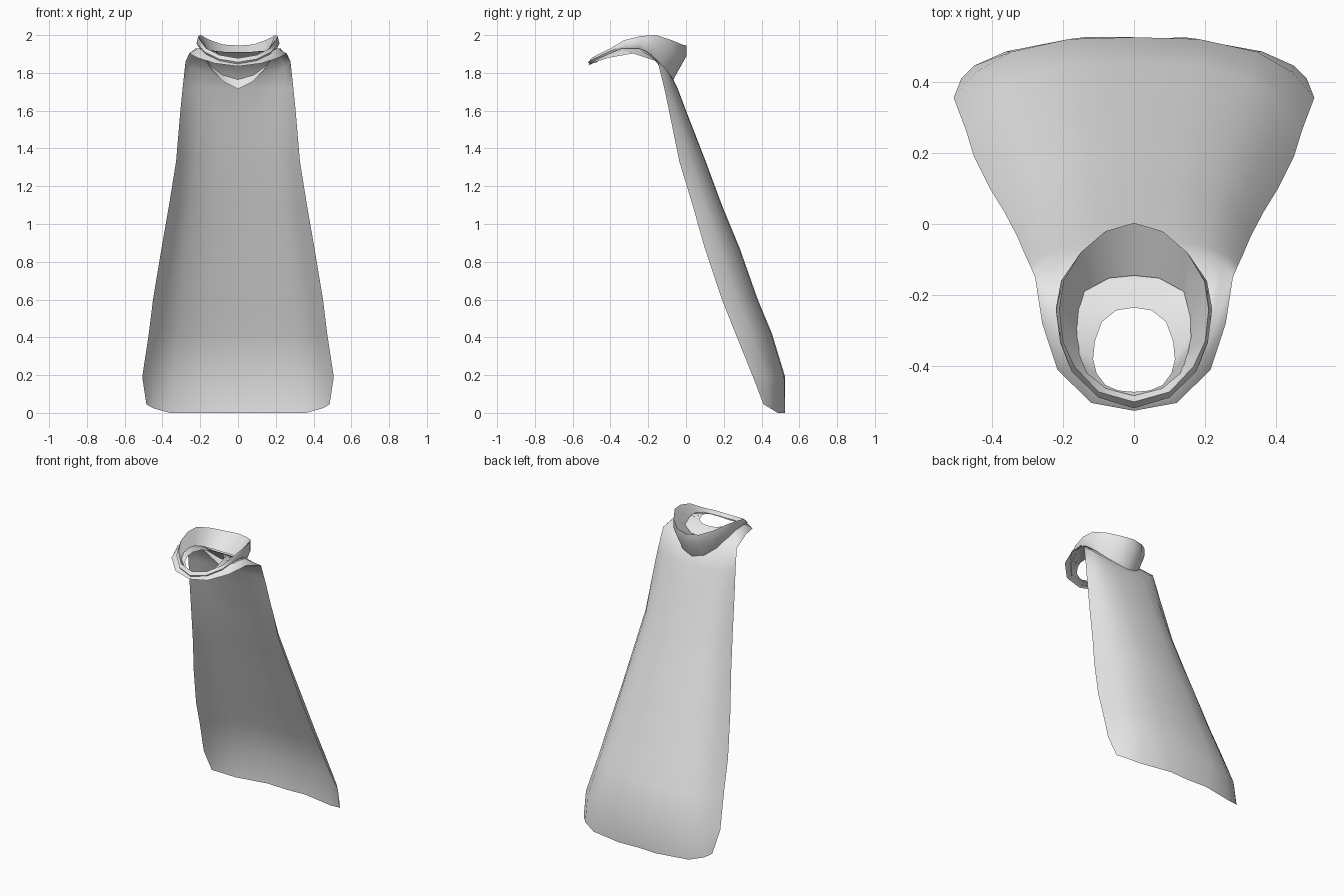
import bpy, bmesh, math

cloth = bpy.data.materials.new("grey cloth")
cloth.diffuse_color = (0.8, 0.8, 0.8, 1)


def mirrored(half, closed):
    """Extend a half loop (x >= 0, starting on the centre line) to both sides."""
    other = half[1:-1] if closed else half[1:]
    return [(-x, y, z) for x, y, z in reversed(other)] + list(half)


def loft(bm, halves, closed):
    """Skin a series of half loops with quads."""
    rows = [[bm.verts.new(p) for p in mirrored(h, closed)] for h in halves]
    n = len(rows[0])
    for a, b in zip(rows, rows[1:]):
        for i in range(n if closed else n - 1):
            j = (i + 1) % n
            bm.faces.new((a[i], a[j], b[j], b[i]))


def finish(name, bm, angle):
    bmesh.ops.remove_doubles(bm, verts=bm.verts, dist=0.0005)
    bmesh.ops.recalc_face_normals(bm, faces=bm.faces)
    mesh = bpy.data.meshes.new(name)
    bm.to_mesh(mesh)
    bm.free()
    mesh.materials.append(cloth)
    obj = bpy.data.objects.new(name, mesh)
    bpy.context.collection.objects.link(obj)
    bpy.ops.object.select_all(action='DESELECT')
    obj.select_set(True)
    bpy.context.view_layer.objects.active = obj
    bpy.ops.object.shade_smooth_by_angle(angle=math.radians(angle))


# Shoulder yoke loops, from the back centre round to the front centre
yoke_outer = [(0, -.075, 1.78), (.1, -.08, 1.785), (.19, -.09, 1.80),
              (.25, -.115, 1.83), (.278, -.15, 1.86), (.258, -.28, 1.903),
              (.215, -.41, 1.88), (.12, -.503, 1.85), (0, -.525, 1.835)]
yoke_crest = [(0, -.14, 1.86), (.08, -.15, 1.865), (.16, -.175, 1.89),
              (.21, -.21, 1.915), (.225, -.25, 1.93), (.21, -.34, 1.93),
              (.175, -.41, 1.9), (.1, -.48, 1.867), (0, -.508, 1.85)]
yoke_inner = [(0, -.235, 1.91), (.05, -.243, 1.91), (.09, -.275, 1.913),
              (.11, -.33, 1.915), (.115, -.38, 1.905), (.105, -.42, 1.89),
              (.08, -.453, 1.87), (.045, -.468, 1.86), (0, -.472, 1.855)]

# Hanging sheet: height, half width, side edge y, back centre y
levels = [(.19, .507, .355, .525), (.42, .472, .262, .455), (.6, .45, .19, .38),
          (.87, .405, .10, .285), (1.1, .365, .035, .19), (1.33, .328, -.035, .105),
          (1.6, .305, -.09, .0), (1.72, .293, -.115, -.045)]
profile = [(0, 0), (.36, .03), (.68, .24), (.88, .58), (1, 1)]
hem = [(0, .518, 0), (.14, .525, 0), (.36, .485, 0), (.45, .445, .025), (.485, .41, .045)]
sheet = [hem]
for z, w, edge, back in levels:
    sheet.append([(w * f, back + (edge - back) * d, z) for f, d in profile])
sheet.append(yoke_outer[:5])

bm = bmesh.new()
loft(bm, sheet, False)
loft(bm, [yoke_outer, yoke_crest, yoke_inner], True)
finish("cape", bm, 70)

# Standing collar: outer hem, outer side, rim, inner hem
collar = [
    [(0, -.095, 1.715), (.08, -.1, 1.755), (.14, -.13, 1.82), (.19, -.19, 1.9),
     (.203, -.25, 1.93), (.19, -.33, 1.92), (.165, -.41, 1.89), (.1, -.478, 1.86),
     (0, -.508, 1.842)],
    [(0, .003, 1.89), (.08, -.02, 1.895), (.15, -.08, 1.915), (.205, -.16, 1.94),
     (.22, -.24, 1.955), (.208, -.33, 1.945), (.175, -.415, 1.91), (.1, -.488, 1.873),
     (0, -.518, 1.857)],
    [(0, .003, 1.945), (.08, -.02, 1.95), (.15, -.08, 1.975), (.198, -.16, 2.0),
     (.21, -.24, 1.995), (.2, -.33, 1.972), (.168, -.4, 1.93), (.1, -.472, 1.895),
     (0, -.5, 1.878)],
    [(0, -.145, 1.87), (.07, -.152, 1.875), (.14, -.19, 1.895), (.158, -.26, 1.915),
     (.16, -.32, 1.92), (.152, -.36, 1.912), (.13, -.42, 1.89), (.08, -.462, 1.87),
     (0, -.483, 1.858)],
]
bm = bmesh.new()
loft(bm, collar, True)
finish("collar", bm, 55)
